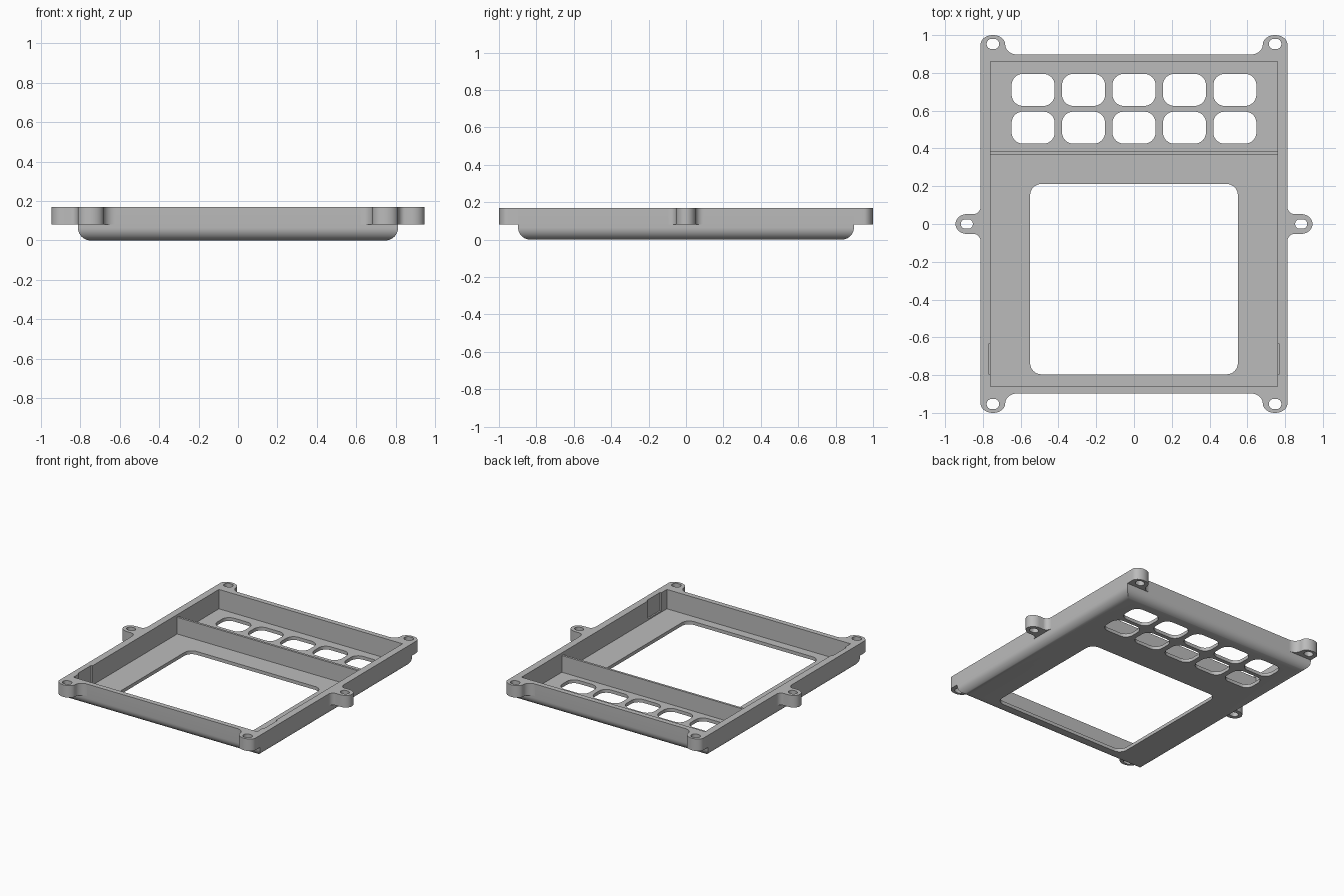
import bpy
import bmesh
from math import sin, cos, pi

if "Cube" in bpy.data.objects:
    bpy.data.objects.remove(bpy.data.objects["Cube"], do_unlink=True)

grey = bpy.data.materials.new("plain grey")
grey.use_nodes = True
grey.diffuse_color = (0.5, 0.5, 0.5, 1)
grey.node_tree.nodes["Principled BSDF"].inputs["Base Color"].default_value = (0.5, 0.5, 0.5, 1)

HALF_X, HALF_Y, TOP = 0.812, 0.898, 0.17
FLOOR, LUG_BASE = 0.025, 0.08


def arc(cx, cy, rx, ry, a0, a1, n=10):
    """Points along an elliptical arc, angles in half turns."""
    return [(cx + rx * cos(pi * (a0 + (a1 - a0) * i / n)),
             cy + ry * sin(pi * (a0 + (a1 - a0) * i / n))) for i in range(n + 1)]


def rounded(cx, cy, hx, hy, r):
    """Rounded rectangle outline."""
    pts = []
    for k, (sx, sy) in enumerate([(1, 1), (-1, 1), (-1, -1), (1, -1)]):
        pts += arc(cx + sx * (hx - r), cy + sy * (hy - r), r, r, k / 2, k / 2 + 0.5, 8)
    return pts


def rectangle(x0, x1, y0, y1):
    return [(x0, y0), (x1, y0), (x1, y1), (x0, y1)]


def prism(name, outlines, z0, z1, bevel=0):
    """Extrude flat outlines from z0 to z1, with optional rounded bottom edges."""
    bm = bmesh.new()
    for pts in outlines:
        face = bm.faces.new([bm.verts.new((x, y, z0)) for x, y in pts])
        new = bmesh.ops.extrude_face_region(bm, geom=[face], use_keep_orig=True)["geom"]
        bmesh.ops.translate(bm, vec=(0, 0, z1 - z0),
                            verts=[v for v in new if isinstance(v, bmesh.types.BMVert)])
    bmesh.ops.recalc_face_normals(bm, faces=bm.faces[:])
    if bevel:
        low = [e for e in bm.edges if all(v.co.z < z0 + 0.001 for v in e.verts)]
        bmesh.ops.bevel(bm, geom=low, offset=bevel, segments=10, profile=0.5, affect='EDGES')
    mesh = bpy.data.meshes.new(name)
    bm.to_mesh(mesh)
    bm.free()
    mesh.materials.append(grey)
    obj = bpy.data.objects.new(name, mesh)
    bpy.context.collection.objects.link(obj)
    return obj


def activate(obj):
    bpy.ops.object.select_all(action='DESELECT')
    obj.select_set(True)
    bpy.context.view_layer.objects.active = obj


def cut(obj, outlines, z0, z1):
    """Subtract extruded outlines from an object."""
    cutter = prism("cutter", outlines, z0, z1)
    cutter.hide_render = True
    mod = obj.modifiers.new("cut", 'BOOLEAN')
    mod.operation, mod.solver, mod.object = 'DIFFERENCE', 'EXACT', cutter
    activate(obj)
    bpy.ops.object.modifier_apply(modifier=mod.name)
    bpy.data.objects.remove(cutter, do_unlink=True)


def smooth(obj):
    activate(obj)
    bpy.ops.object.shade_smooth_by_angle(angle=pi / 6)


# Tray with rounded lower edges, open at the top
tray = prism("tray", [rectangle(-HALF_X, HALF_X, -HALF_Y, HALF_Y)], 0, TOP, bevel=0.065)
cut(tray, [rectangle(-0.76, 0.76, -0.86, 0.86)], FLOOR, 0.3)

# Shallow recesses in the side walls
cut(tray, [rectangle(s * 0.74, s * 0.771, -0.795, -0.635) for s in (-1, 1)], FLOOR + 0.01, 0.3)

# Screen opening and two rows of button openings
openings = [rounded(0, -0.292, 0.55, 0.504, 0.06)]
openings += [rounded(0.267 * i, y, 0.114, 0.085, 0.06) for i in range(-2, 3) for y in (0.71, 0.51)]
cut(tray, openings, -0.1, 0.1)
smooth(tray)

# Divider between screen and buttons
prism("divider", [rectangle(-0.762, 0.762, 0.366, 0.383)], FLOOR - 0.002, 0.15)

# Corner lugs, flush with the side walls and filleted into the end walls
corner = [(HALF_X, HALF_Y)] + arc(0.747, 0.951, 0.065, 0.049, 0, 1, 20)
corner += arc(0.622, 0.951, 0.06, 0.053, 0, -0.5)
corner_slot = rounded(0.747, 0.953, 0.033, 0.027, 0.026)
for sx, side in ((1, "left"), (-1, "right")):
    for sy, end in ((1, "back"), (-1, "front")):
        lug = prism(f"{end}_{side}_lug", [[(sx * x, sy * y) for x, y in corner]], LUG_BASE, TOP)
        cut(lug, [[(sx * x, sy * y) for x, y in corner_slot]], 0, 0.3)
        smooth(lug)

# Middle lugs, filleted into the side walls
half = arc(HALF_X + 0.035, 0.093, 0.035, 0.04, -1, -0.5)
middle = [(x, -y) for x, y in half] + arc(0.882, 0, 0.063, 0.053, -0.5, 0.5, 20) + half[::-1]
middle_slot = rounded(0.885, 0, 0.032, 0.025, 0.024)
for sx, side in ((1, "left"), (-1, "right")):
    lug = prism(f"middle_{side}_lug", [[(sx * x, y) for x, y in middle]], LUG_BASE, TOP)
    cut(lug, [[(sx * x, y) for x, y in middle_slot]], 0, 0.3)
    smooth(lug)
